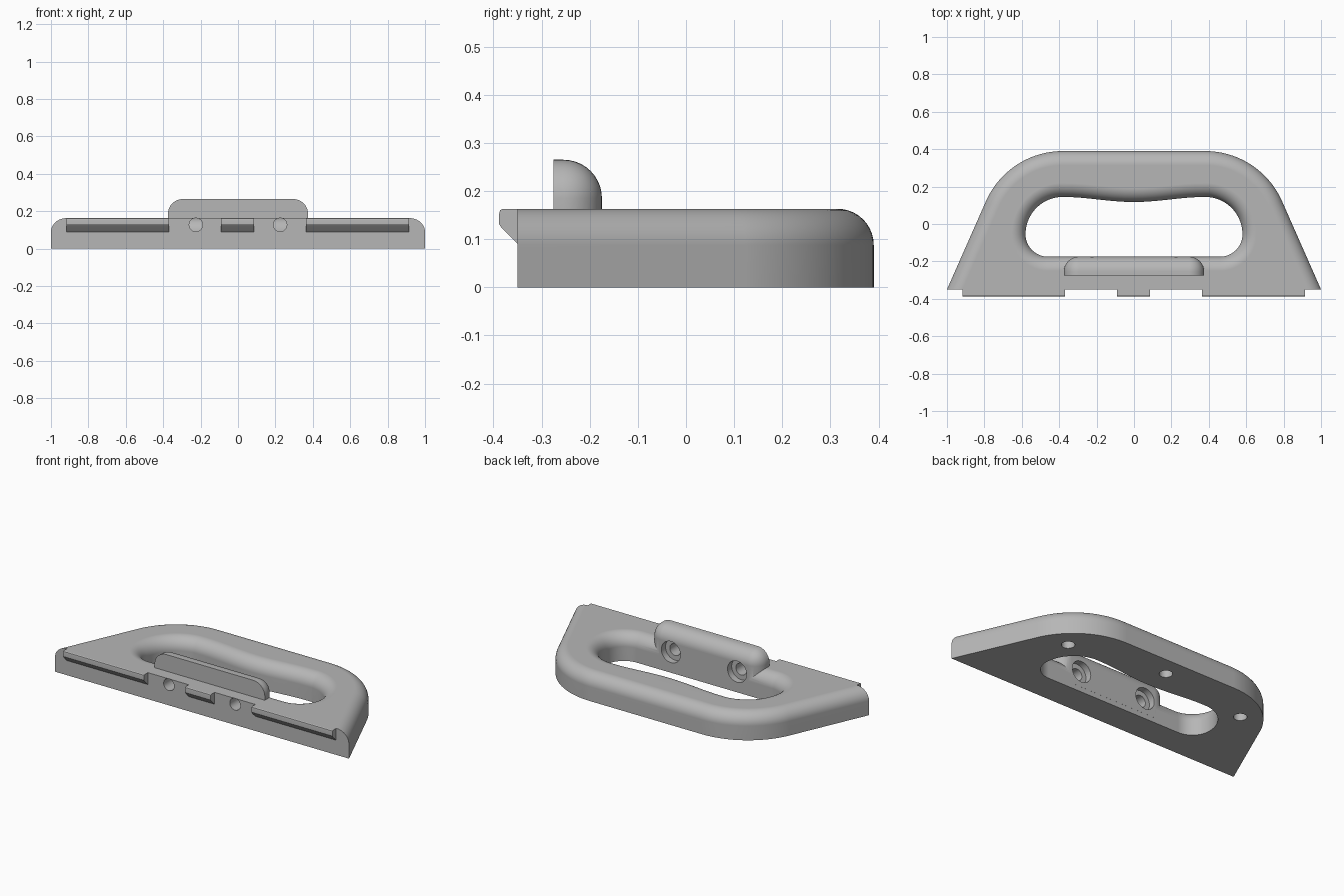
import bpy, bmesh
from math import sin, cos, pi, radians
from mathutils import Vector, Matrix

if "Cube" in bpy.data.objects:
    bpy.data.objects.remove(bpy.data.objects["Cube"], do_unlink=True)

H = 0.163        # plate height
R = 0.075        # rounding of the upper edges
FRONT = -0.35    # flat front face

grey = bpy.data.materials.new("plain grey")
grey.use_nodes = True
grey.diffuse_color = (0.47, 0.47, 0.47, 1)
grey.node_tree.nodes["Principled BSDF"].inputs["Base Color"].default_value = grey.diffuse_color


def finish(bm, name):
    bmesh.ops.recalc_face_normals(bm, faces=bm.faces)
    mesh = bpy.data.meshes.new(name)
    bm.to_mesh(mesh)
    bm.free()
    mesh.materials.append(grey)
    ob = bpy.data.objects.new(name, mesh)
    bpy.context.collection.objects.link(ob)
    return ob


def loft(name, rings):
    """Closed solid through rings of equal point count."""
    bm = bmesh.new()
    loops = [[bm.verts.new(p) for p in ring] for ring in rings]
    for a, b in zip(loops, loops[1:]):
        for i in range(len(a)):
            j = (i + 1) % len(a)
            bm.faces.new((a[i], a[j], b[j], b[i]))
    bm.faces.new(loops[0])
    bm.faces.new(loops[-1])
    return finish(bm, name)


def cylinder(name, location, radius, depth, along_y=False):
    bm = bmesh.new()
    m = Matrix.Translation(location)
    if along_y:
        m = m @ Matrix.Rotation(pi / 2, 4, 'X')
    bmesh.ops.create_cone(bm, cap_ends=True, segments=40, radius1=radius,
                          radius2=radius, depth=depth, matrix=m)
    return finish(bm, name)


def combine(target, tool, operation):
    mod = target.modifiers.new("combine", 'BOOLEAN')
    mod.operation = operation
    mod.solver = 'EXACT'
    mod.object = tool
    tool.hide_render = True
    bpy.context.view_layer.objects.active = target
    bpy.ops.object.modifier_apply(modifier=mod.name)
    bpy.data.objects.remove(tool, do_unlink=True)


def arc(cx, cy, r, a0, a1, n):
    return [Vector((cx + r * cos(radians(a0 + (a1 - a0) * i / n)),
                    cy + r * sin(radians(a0 + (a1 - a0) * i / n)))) for i in range(n + 1)]


def mirrored(half):
    return half + [Vector((-p.x, p.y)) for p in reversed(half) if abs(p.x) > 1e-5]


def offset(points, d):
    """Move a counter-clockwise outline inward by d."""
    out = []
    for i, p in enumerate(points):
        t = (points[(i + 1) % len(points)] - p).normalized() + (p - points[i - 1]).normalized()
        t.normalize()
        out.append(p + Vector((-t.y, t.x)) * d)
    return out


def at(points, z):
    return [(p.x, p.y, z) for p in points]


fillet = [(R * (1 - cos(pi / 2 * i / 10)), H - R + R * sin(pi / 2 * i / 10)) for i in range(11)]

# Plate: slanted sides running into a broad rounded back, upper edge rounded
side = [Vector((1, FRONT))] + arc(0.38, -0.06, 0.45, 24, 90, 24)
outline = mirrored(side)


def plate_ring(d):
    ring = offset(outline, d)
    x = 1 - d / cos(radians(24))
    ring[0], ring[-1] = Vector((x, FRONT)), Vector((-x, FRONT))
    return ring


body = loft("handle_plate", [at(plate_ring(0), 0)] + [at(plate_ring(d), z) for d, z in fillet])

# Grip opening: round ends, slightly bowed back, flared at the top
grip = [Vector((0, -0.175))] + arc(0.46, -0.055, 0.12, -90, 0, 12)
grip += arc(0.38, -0.055, 0.2, 0, 85, 16)[1:]
grip += [Vector((x, 0.131 - 0.0135 * cos(pi * x / 0.38))) for x in (0.33, 0.28, 0.22, 0.16, 0.11, 0.05, 0)]
grip = mirrored(grip)
opening = loft("grip_cutter", [at(grip, -0.1)] + [at(offset(grip, -d), z) for d, z in fillet]
               + [at(offset(grip, -R), 0.3)])
combine(body, opening, 'DIFFERENCE')

# Raised stop behind the front edge, flat in front and rounded behind
bm = bmesh.new()
bmesh.ops.create_cube(bm, size=1, matrix=Matrix.Translation((0, -0.2248, 0.1475))
                      @ Matrix.Diagonal((0.75, 0.1004, 0.235, 1)))


def rounded(edge):
    a, b = (v.co for v in edge.verts)
    mid = (a + b) / 2
    back, top, end = mid.y > -0.2, mid.z > 0.2, abs(mid.x) > 0.3
    return back + top + end == 2 and (top or back)


bmesh.ops.bevel(bm, geom=[e for e in bm.edges if rounded(e)], offset=0.08,
                segments=10, profile=0.5, affect='EDGES')
combine(body, finish(bm, "raised_stop"), 'UNION')

# Screw holes through the front, with wide recesses on the grip side
for s in (-1, 1):
    combine(body, cylinder("recess_cutter", (s * 0.225, -0.155, 0.127), 0.065, 0.12, True), 'DIFFERENCE')
    combine(body, cylinder("screw_cutter", (s * 0.225, -0.3, 0.127), 0.036, 0.3, True), 'DIFFERENCE')

# Blind holes in the underside
for x, y in ((-0.61, 0.17), (0, 0.27), (0.61, 0.17)):
    combine(body, cylinder("blind_hole_cutter", (x, y, 0), 0.037, 0.1), 'DIFFERENCE')

# Hooked ribs along the front face
parts = [body]
profile = [(FRONT, 0.09), (-0.383, 0.123), (-0.388, 0.131), (-0.388, 0.153),
           (-0.386, 0.16), (-0.381, H), (FRONT, H)]
for name, x0, x1 in (("right_rib", -0.918, -0.368), ("middle_rib", -0.09, 0.085),
                     ("left_rib", 0.363, 0.913)):
    parts.append(loft(name, [[(x, y, z) for y, z in profile] for x in (x0, x1)]))

# Smooth rounded surfaces, crisp flat edges
for ob in parts:
    bpy.ops.object.select_all(action='DESELECT')
    ob.select_set(True)
    bpy.context.view_layer.objects.active = ob
    bpy.ops.object.shade_smooth_by_angle(angle=radians(30))
    ob.modifiers.new("flat faces", 'WEIGHTED_NORMAL').keep_sharp = True
